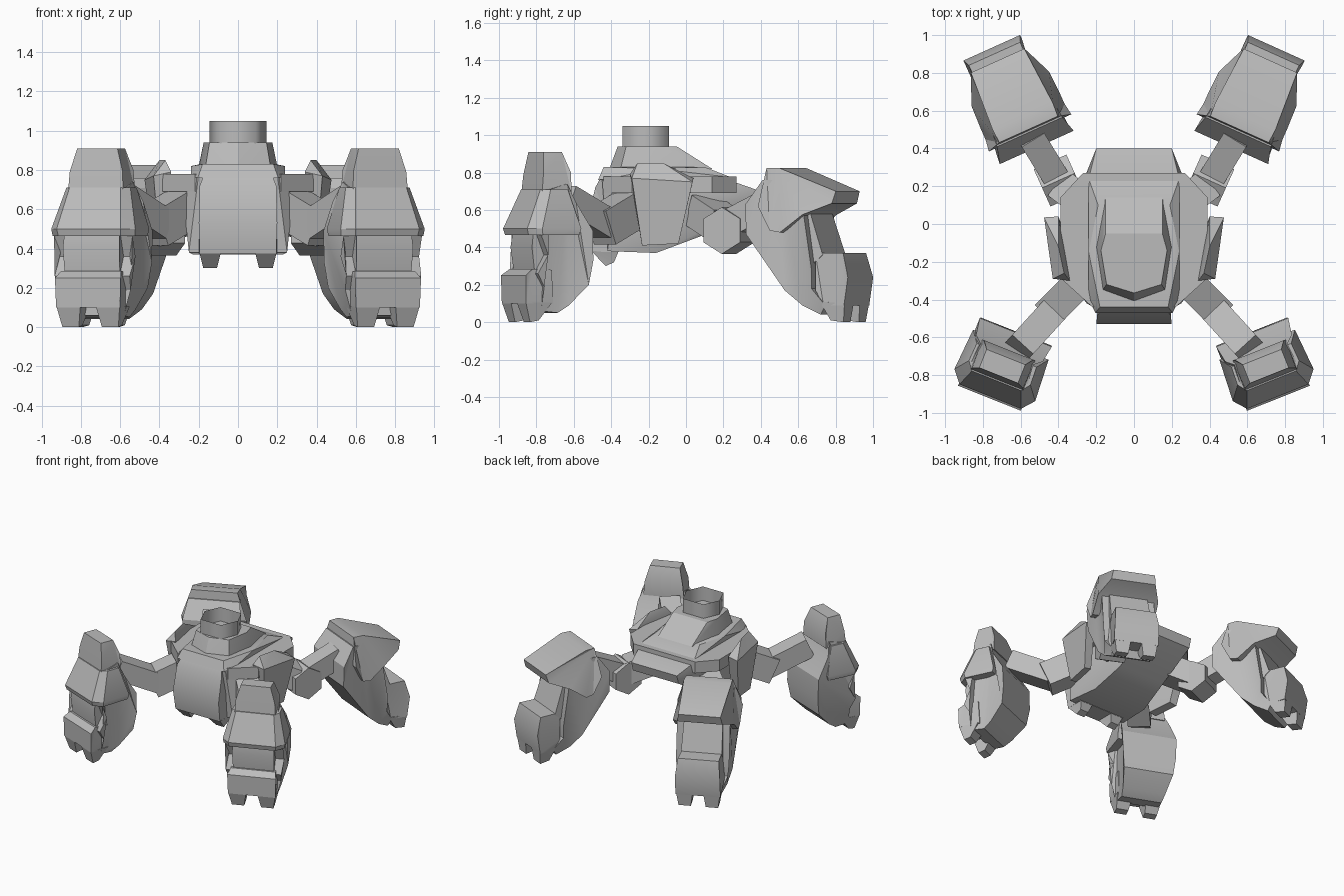
import bpy, bmesh, math
from mathutils import Vector

grey = bpy.data.materials.new("warm_grey")
grey.diffuse_color = (0.5, 0.5, 0.5, 1)


def finish(name, bm, smooth=25):
    bmesh.ops.recalc_face_normals(bm, faces=bm.faces)
    me = bpy.data.meshes.new(name)
    bm.to_mesh(me)
    bm.free()
    ob = bpy.data.objects.new(name, me)
    bpy.context.collection.objects.link(ob)
    me.materials.append(grey)
    bpy.ops.object.select_all(action='DESELECT')
    ob.select_set(True)
    bpy.context.view_layer.objects.active = ob
    bpy.ops.object.shade_smooth_by_angle(angle=math.radians(smooth))
    return ob


def prism(name, prof, frame, off=0.0):
    """Side profile of (out, height, half width) swept sideways in a frame."""
    o, u, v = frame
    bm = bmesh.new()
    rows = [[bm.verts.new(o + u * a + v * (off + s * w) + Vector((0, 0, z)))
             for a, z, w in prof] for s in (-1, 1)]
    n = len(prof)
    for i in range(n):
        j = (i + 1) % n
        bm.faces.new((rows[0][i], rows[0][j], rows[1][j], rows[1][i]))
    caps = [bm.faces.new(r) for r in rows]
    bmesh.ops.triangulate(bm, faces=caps)
    return finish(name, bm)


def hull(name, pts, both=False):
    """Convex solid around points; both adds the mirrored points."""
    bm = bmesh.new()
    for x, y, z in pts:
        bm.verts.new((x, y, z))
        if both:
            bm.verts.new((-x, y, z))
    bmesh.ops.convex_hull(bm, input=bm.verts)
    bmesh.ops.dissolve_limit(bm, angle_limit=0.02, verts=bm.verts, edges=bm.edges)
    return finish(name, bm)


def frame_hull(name, pts, frame):
    """Symmetric convex solid from (out, height, half width) points."""
    o, u, v = frame
    return hull(name, [o + u * a + v * (s * w) + Vector((0, 0, z))
                       for a, z, w in pts for s in (-1, 1)])


def beam(name, a, b, w, h):
    a, b = Vector(a), Vector(b)
    d = (b - a).normalized()
    side = d.cross(Vector((0, 0, 1))).normalized()
    up = side.cross(d)
    return hull(name, [p + side * (i * w / 2) + up * (j * h / 2)
                       for p in (a, b) for i in (-1, 1) for j in (-1, 1)])


# Body core, wide hip deck and top plate
hull("body", [(.2, -.45, .78), (.25, -.3, .78), (.25, .2, .77), (.2, .40, .70),
              (.2, .38, .63), (.25, -.42, .38), (.23, -.16, .37), (.2, .08, .46),
              (.28, -.38, .66), (.28, .2, .66)], both=True)
hull("hip_deck", [(x, y, z) for z in (.69, .78) for x, y in
                  ((.22, -.44), (.385, -.29), (.39, .14), (.27, .27))], both=True)
hull("top_plate", [(.18, -.44, .83), (.205, -.47, .76), (.24, -.4, .77), (.19, .10, .83),
                   (.24, .24, .775), (.24, -.15, .82)], both=True)

# Chest panel with two lower tabs
chest = (Vector((0, 0, 0)), Vector((0, -1, 0)), Vector((1, 0, 0)))
prism("chest_panel", [(.45, .785, .17), (.485, .72, .195), (.53, .53, .2), (.505, .375, .195),
                      (.36, .375, .2), (.36, .785, .18)], chest)
for s in (-1, 1):
    prism("chest_tab", [(.505, .38, .055), (.43, .30, .035), (.385, .32, .035),
                        (.36, .38, .055)], chest, s * .142)

# Turret base and open hexagonal collar
hull("turret_base", [(.15, .14, .82), (.2, -.12, .82), (.165, -.35, .82), (0, -.41, .82),
                     (.15, -.05, .94), (.175, -.14, .94), (.145, -.32, .94), (0, -.365, .94)],
     both=True)
bm = bmesh.new()
ring = [(-.145, -.21), (-.09, -.34), (.09, -.34), (.145, -.21), (.09, -.09), (-.09, -.09)]
low = [bm.verts.new((x, y, .93)) for x, y in ring]
high = [bm.verts.new((x, y, 1.05)) for x, y in ring]
for i in range(6):
    j = (i + 1) % 6
    bm.faces.new((low[i], low[j], high[j], high[i]))
finish("turret_collar", bm, smooth=75)

for s in (-1, 1):
    # Side armour plates, toed in toward the front
    hull("side_plate", [(s * x, y, z) for x, y, z in (
        (.34, -.30, .79), (.40, .04, .77), (.37, -.26, .85), (.40, -.12, .85),
        (.43, -.29, .77), (.476, .035, .75), (.40, -.235, .41), (.43, -.04, .42),
        (.34, -.235, .42), (.37, -.04, .43))])

    # Front leg: arm links, armour shell, brow, fin, shin, foot
    beam("front_upper_arm", (s * .25, -.27, .62), (s * .44, -.46, .505), .165, .195)
    beam("front_forearm", (s * .40, -.43, .52), (s * .61, -.66, .66), .15, .15)
    f = (Vector((s * .70, -.76, 0)), Vector((s * .37, -.93, 0)), Vector((s * .93, .37, 0)))
    prism("front_shell", [
        (.03, .71, .16), (.10, .465, .215), (.06, .36, .215), (.115, .26, .205),
        (.075, .19, .195), (.08, .06, .16), (-.02, .05, .15), (-.08, .09, .16),
        (-.185, .20, .185), (-.205, .33, .20), (-.20, .49, .205), (-.11, .64, .19),
        (-.075, .74, .15)], f)
    frame_hull("front_brow", [
        (.075, .71, .14), (.03, .71, .175), (-.07, .71, .17), (.165, .50, .175),
        (.10, .50, .23), (-.13, .50, .215), (.155, .465, .17), (.095, .465, .225),
        (-.12, .465, .21)], f)
    prism("front_fin", [(.07, .69, .15), (.06, .79, .145), (.045, .91, .11), (-.06, .91, .11),
                        (-.10, .80, .14), (-.10, .69, .15)], f)
    prism("front_shin", [(.12, .48, .15), (.13, .40, .155), (.11, .25, .15),
                         (0, .25, .15), (0, .48, .15)], f)
    prism("front_foot", [(.13, .285, .165), (.175, .25, .18), (.172, .10, .175),
                         (.01, .10, .16), (.02, .28, .165)], f)
    for t in (-1, 1):
        prism("front_toe", [(.172, .105, .065), (.14, 0, .045), (.09, .01, .045),
                            (.02, .105, .06)], f, t * .108)

    # Rear leg: hex knuckle, arm links, shell, hood, shin, foot
    r = (Vector((s * .63, .66, 0)), Vector((s * .41, .91, 0)), Vector((s * .91, -.41, 0)))
    k = (Vector((s * .40, .23, .49)), r[1], r[2])
    prism("rear_knuckle", [(.125 * math.sin(i * math.pi / 3), .125 * math.cos(i * math.pi / 3),
                            .095) for i in range(6)], k)
    beam("rear_upper_arm", (s * .22, .08, .60), (s * .38, .2, .52), .17, .17)
    beam("rear_forearm", (s * .41, .24, .52), (s * .55, .47, .64), .14, .15)
    prism("rear_shell", [
        (-.28, .63, .215), (-.28, .47, .205), (-.06, .17, .19), (.035, .09, .17),
        (.13, .04, .14), (.16, .09, .15), (.095, .18, .185), (.10, .28, .195),
        (.05, .60, .195), (-.10, .76, .18), (-.19, .76, .19)], r)
    prism("rear_hood", [
        (-.175, .825, .17), (-.10, .825, .175), (.225, .70, .155), (.205, .635, .165),
        (.06, .575, .225), (-.07, .48, .23), (-.13, .49, .23), (-.195, .62, .24)], r)
    prism("rear_shin", [(-.02, .64, .14), (.05, .64, .14), (.145, .36, .15),
                        (.05, .28, .15)], r)
    prism("rear_foot", [(.10, .37, .145), (.265, .37, .15), (.30, .24, .165), (.277, .09, .165),
                        (.15, .09, .15), (.11, .17, .165)], r)
    for t in (-1, 1):
        prism("rear_toe", [(.278, .10, .06), (.265, 0, .045), (.19, .01, .045),
                           (.13, .11, .055)], r, t * .10)
